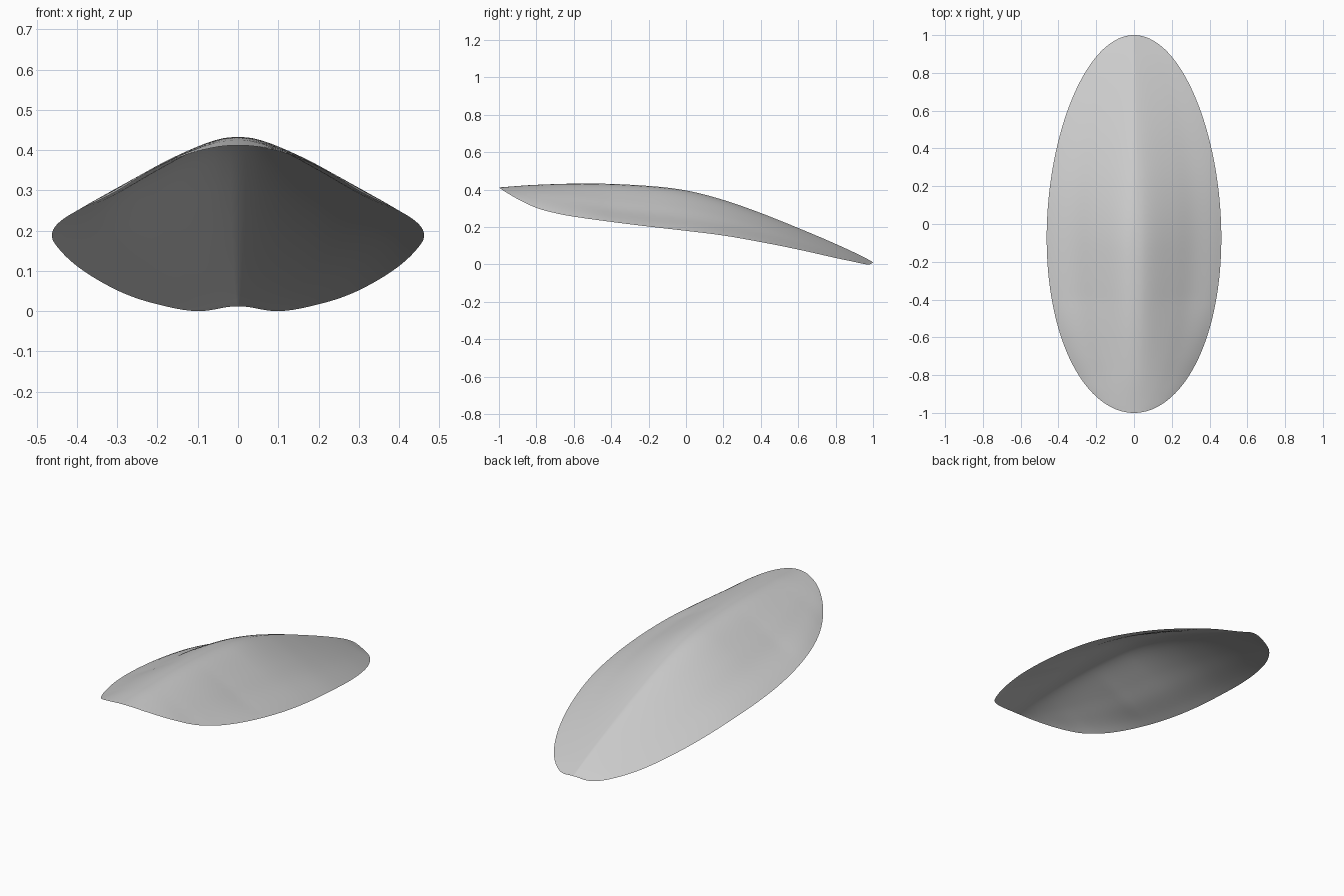
import bpy, bmesh, math

if "Cube" in bpy.data.objects:
    bpy.data.objects.remove(bpy.data.objects["Cube"])

# Profiles along the length: (y, z), front to back
CREST = [(-1, .412), (-.8, .426), (-.5, .433), (-.2, .42), (0, .396), (.2, .345),
         (.4, .275), (.6, .195), (.8, .11), (.95, .04), (1, .012)]
RIM = [(-1, .412), (-.975, .394), (-.9, .35), (-.8, .303), (-.7, .275), (-.6, .256),
       (-.4, .228), (-.2, .203), (0, .18), (.2, .155), (.4, .12), (.6, .08),
       (.8, .035), (.9, .014), (.95, .003), (.975, 0), (.99, .004), (1, .012)]
# Bell cross-section: share of the drop from ridge to rim
BELL = [(0, 0), (.1, .027), (.23, .135), (.46, .4), (.68, .67), (.91, .9), (1, 1)]


def curve(pts, v):
    """Smooth cubic through the profile points."""
    n = len(pts)
    i = 0
    while i < n - 2 and v > pts[i + 1][0]:
        i += 1

    def slope(k):
        a, b = pts[max(k - 1, 0)], pts[min(k + 1, n - 1)]
        return (b[1] - a[1]) / (b[0] - a[0])
    (x0, y0), (x1, y1) = pts[i], pts[i + 1]
    h = x1 - x0
    s = (v - x0) / h
    return ((2*s**3 - 3*s*s + 1) * y0 + (s**3 - 2*s*s + s) * h * slope(i)
            + (3*s*s - 2*s**3) * y1 + (s**3 - s*s) * h * slope(i + 1))


def section(t, y):
    """Bell in the middle, parabola at the nose, sharp ridge at the tail."""
    g = 0 if t == 0 else curve(BELL, t)
    if y < -.4:
        k = (-.4 - y) / .6
        return g + (t * t - g) * k
    k = max(0, (y + .1) / 1.1)
    return g + (t - g) * k


# Curved shell: a grid mapped to the oval plan
bm = bmesh.new()
bmesh.ops.create_grid(bm, x_segments=48, y_segments=96, size=1)
for v in bm.verts:
    u, y = v.co.x, math.sin(v.co.y * math.pi / 2)
    w = .461 * math.sqrt(max(0, 1 - y * y)) * (1 - .075 * y)
    top, low = curve(CREST, y), curve(RIM, y)
    v.co = (u * w, y, max(0, top + (low - top) * section(min(1, abs(u)), y)))
bmesh.ops.remove_doubles(bm, verts=bm.verts, dist=1e-5)
me = bpy.data.meshes.new("curved_shell")
bm.to_mesh(me)
bm.free()
shell = bpy.data.objects.new("curved_shell", me)
bpy.context.collection.objects.link(shell)

grey = bpy.data.materials.new("light grey")
grey.diffuse_color = (.6, .6, .6, 1)
grey.use_nodes = True
grey.node_tree.nodes["Principled BSDF"].inputs["Base Color"].default_value = grey.diffuse_color
me.materials.append(grey)

bpy.context.view_layer.objects.active = shell
shell.select_set(True)
bpy.ops.object.shade_smooth_by_angle(angle=math.radians(30))
